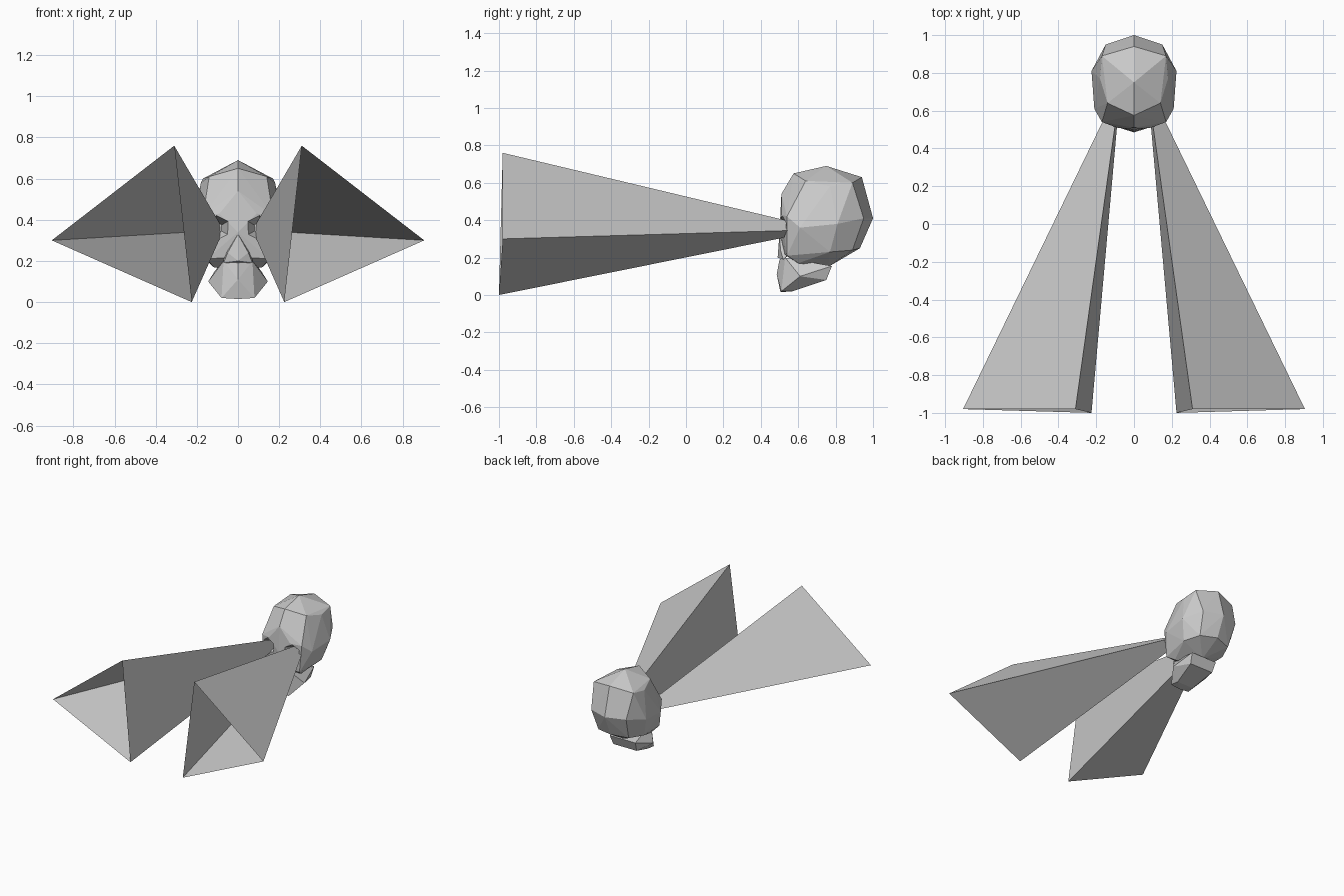
import bpy
import bmesh
from mathutils import Vector, Matrix

cube = bpy.data.objects.get("Cube")
if cube:
    bpy.data.objects.remove(cube, do_unlink=True)

grey = bpy.data.materials.new("plain grey")
grey.use_nodes = True
colour = (0.6, 0.6, 0.6, 1)
grey.diffuse_color = colour
grey.node_tree.nodes["Principled BSDF"].inputs["Base Color"].default_value = colour


def add_object(name, bm):
    """Turn a bmesh into a flat shaded object."""
    mesh = bpy.data.meshes.new(name)
    bm.to_mesh(mesh)
    bm.free()
    mesh.materials.append(grey)
    obj = bpy.data.objects.new(name, mesh)
    bpy.context.collection.objects.link(obj)
    return obj


def mirrored_hull(name, middle, side):
    """Faceted solid from (y, z) centre points and mirrored (x, y, z) points."""
    points = [(0, y, z) for y, z in middle]
    points += [(s * x, y, z) for x, y, z in side for s in (-1, 1)]
    bm = bmesh.new()
    for p in points:
        bm.verts.new(p)
    result = bmesh.ops.convex_hull(bm, input=bm.verts)
    loose = {g for g in result["geom_interior"] if isinstance(g, bmesh.types.BMVert)}
    bmesh.ops.delete(bm, geom=list(loose), context="VERTS")
    bmesh.ops.recalc_face_normals(bm, faces=bm.faces)
    return add_object(name, bm)


# Cranium: profile on the centre line, then brow, temple, cheek and back points
cranium = mirrored_hull(
    "cranium",
    [(.52, .22), (.50, .34), (.51, .54), (.575, .65), (.75, .69),
     (.94, .63), (1, .41), (.93, .25), (.76, .15)],
    [(.14, .64, .61), (.17, .89, .60), (.15, .95, .41), (.13, .89, .24),
     (.225, .81, .38), (.18, .77, .23), (.21, .61, .36), (.17, .54, .42),
     (.09, .51, .43), (.15, .54, .21), (.12, .60, .17), (.18, .77, .58)])

# Eye sockets: shallow faceted hollows cut into the face
for s in (-1, 1):
    bm = bmesh.new()
    place = Matrix.Translation((s * .105, .53, .36)) @ Matrix.Rotation(-1.5708, 4, "X")
    bmesh.ops.create_cone(bm, cap_ends=True, segments=6, radius1=.08,
                          radius2=.03, depth=.12, matrix=place)
    cutter = add_object("socket_cutter", bm)
    cutter.hide_render = True
    cut = cranium.modifiers.new("socket", "BOOLEAN")
    cut.operation = "DIFFERENCE"
    cut.solver = "EXACT"
    cut.object = cutter
    bpy.context.view_layer.objects.active = cranium
    bpy.ops.object.modifier_apply(modifier=cut.name)
    bpy.data.objects.remove(cutter, do_unlink=True)

# Nose bridge and jaw
mirrored_hull("nose", [(.50, .33), (.49, .20), (.60, .25)],
              [(.05, .505, .24), (.07, .52, .19), (.07, .58, .25)])
mirrored_hull("jaw", [(.50, .19), (.485, .11), (.505, .015)],
              [(.07, .53, .20), (.145, .61, .10), (.08, .51, .02),
               (.07, .57, .02), (.10, .75, .08), (.11, .78, .155)])

# Eye beams: open three-sided pyramids flaring forward out of the sockets
for side, s in (("left", 1), ("right", -1)):
    bm = bmesh.new()
    tip = bm.verts.new((s * .07, .74, .35))
    rim = [bm.verts.new((s * x, y, z)) for x, y, z in
           [(.31, -.98, .76), (.905, -.98, .30), (.225, -1, 0)]]
    for i, corner in enumerate(rim):
        bm.faces.new((tip, corner, rim[i - 1]))
    bmesh.ops.recalc_face_normals(bm, faces=bm.faces)
    add_object(side + "_eye_beam", bm)
